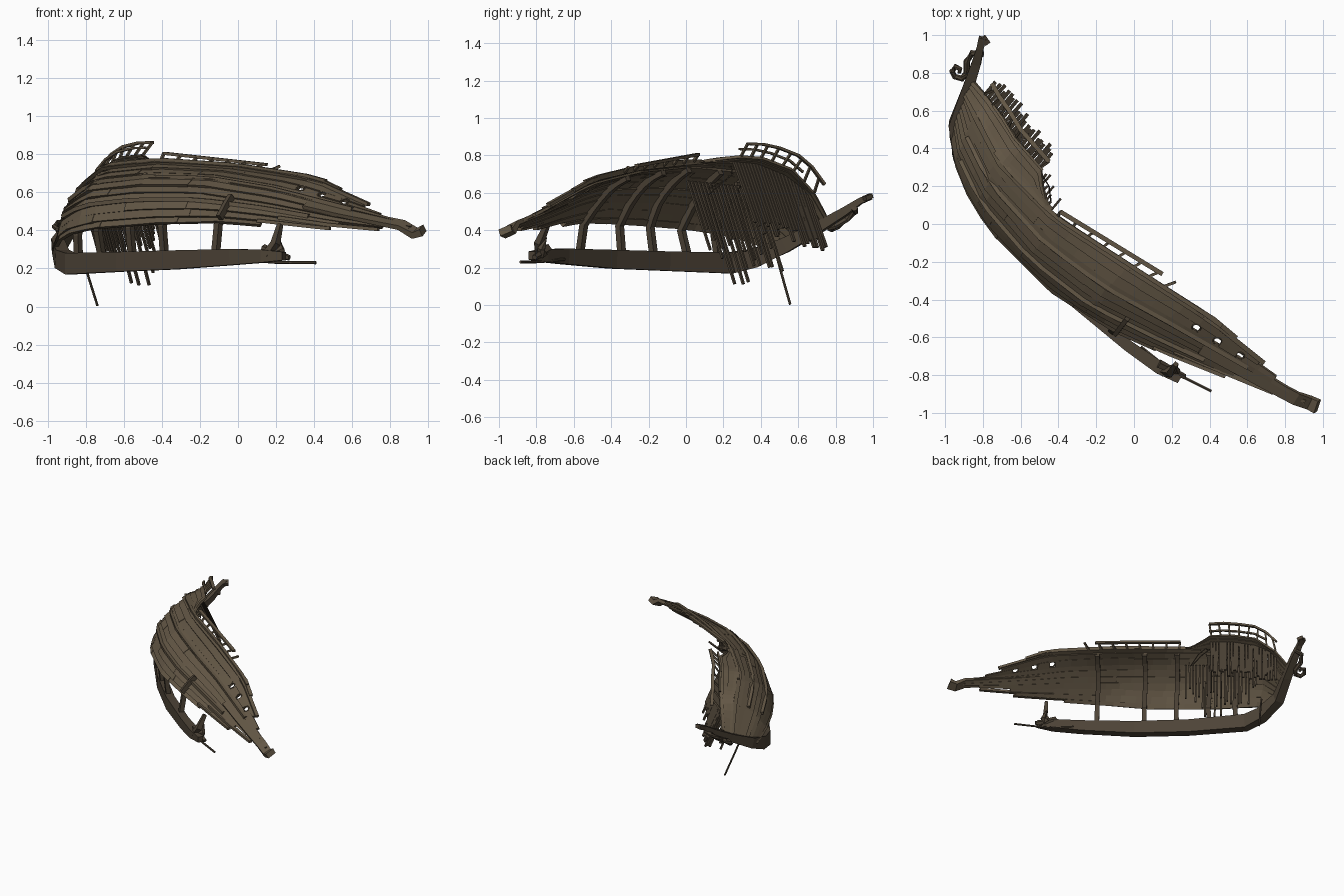
import bpy, math, random
from mathutils import Vector as V

if "Cube" in bpy.data.objects:
    bpy.data.objects.remove(bpy.data.objects["Cube"])
random.seed(7)
R = random.uniform

def mat(name, c):
    m = bpy.data.materials.new(name)
    m.diffuse_color = (*c, 1)
    m.use_nodes = True
    m.node_tree.nodes["Principled BSDF"].inputs["Base Color"].default_value = m.diffuse_color
    return m
WOOD = mat("weathered_wood", (.125, .095, .06))
DARK = mat("dark_wood", (.075, .057, .038))

# Ship frame: a runs along the hull, b towards the ship's deck side, z up
def W(p):
    a, b, z = p
    return V((.76*a + .65*b, -.65*a + .76*b, z))

def build(name, verts, faces, m):
    me = bpy.data.meshes.new(name)
    me.from_pydata(verts, [], faces)
    ob = bpy.data.objects.new(name, me)
    bpy.context.collection.objects.link(ob)
    me.materials.append(m)
    return ob

def tube_faces(n, k, base=0):
    f = [(base+i*k+j, base+i*k+(j+1) % k, base+(i+1)*k+(j+1) % k, base+(i+1)*k+j)
         for i in range(n-1) for j in range(k)]
    return f + [tuple(base+j for j in reversed(range(k))), tuple(base+(n-1)*k+j for j in range(k))]

def sweep(name, pts, sizes, sides=4, m=DARK, up=(0, 0, 1)):
    """Beam along world points; sizes = (half width, half height), one or per point."""
    pts = [V(p) for p in pts]
    n = len(pts)
    if not isinstance(sizes, list):
        sizes = [sizes]*n
    verts = []
    for i, p in enumerate(pts):
        t = (pts[min(i+1, n-1)] - pts[max(i-1, 0)]).normalized()
        s = t.cross(V(up)).normalized()
        u = s.cross(t)
        k = 1.414 if sides == 4 else 1
        for j in range(sides):
            g = 2*math.pi*(j+.5)/sides
            verts.append(p + s*math.cos(g)*k*sizes[i][0] + u*math.sin(g)*k*sizes[i][1])
    return build(name, verts, tube_faces(n, sides), m)

# Long lines of the hull: turn of the bilge up to the main deck edge, then forecastle edge
L1 = [(-1.04, -.27, .29), (-.85, -.42, .37), (-.55, -.52, .41), (-.1, -.555, .435), (.3, -.5, .445),
      (.6, -.41, .42), (.88, -.31, .395), (1.155, -.2, .385), (1.37, -.13, .37)]
L2 = [(-1.08, -.2, .33), (-.95, -.31, .47), (-.7, -.42, .54), (-.3, -.48, .57), (.1, -.46, .57),
      (.5, -.36, .52), (.9, -.25, .45), (1.37, -.12, .39)]
L3 = [(-1.11, -.11, .37), (-.98, -.2, .56), (-.72, -.31, .66), (-.3, -.36, .69), (.1, -.33, .68),
      (.5, -.25, .62), (.9, -.18, .525), (1.37, -.1, .41)]
L4 = [(-1.125, -.05, .42), (-1, -.1, .63), (-.75, -.2, .735), (-.35, -.235, .765), (.143, -.17, .735),
      (.65, -.1, .67), (1.09, -.1, .505), (1.37, -.08, .425)]
L5 = [(-1.135, .02, .48), (-1.05, .01, .6), (-.9, -.02, .73), (-.72, -.07, .79), (-.56, -.1, .8),
      (-.5, -.16, .79), (-.42, -.22, .775), (-.38, -.23, .77)]
KEEL = [(-.82, -.395, .225), (-.4, -.48, .235), (0, -.515, .245), (.4, -.51, .26), (.6, -.49, .265), (.72, -.47, .265)]

def at(line, a):
    for p, q in zip(line, line[1:]):
        if a <= q[0]:
            return V(p).lerp(V(q), max(0, (a-p[0])/(q[0]-p[0])))
    return V(line[-1])

def surf(lines, v, t, end):
    P = [at(l, l[0][0] + t*(end-l[0][0])) for l in lines]
    n = len(P)-1
    i = min(int(v*n), n-1)
    f = v*n - i
    p0, p1, p2, p3 = (P[max(0, min(n, i+k))] for k in (-1, 0, 1, 2))
    return W((p1*2 + (p2-p0)*f + (p0*2-p1*5+p2*4-p3)*f*f + (p1*3-p0-p2*3+p3)*f**3)/2)

def surf_a(v, a, inset=0):
    """Hull point at hull position a, optionally moved inwards."""
    a0 = L1[0][0] + v*(L4[0][0]-L1[0][0])
    t = (a-a0)/(1.37-a0)
    H = [L1, L2, L3, L4]
    p = surf(H, v, t, 1.37)
    if inset:
        dv = surf(H, min(1, v+.03), t, 1.37) - surf(H, max(0, v-.03), t, 1.37)
        du = surf(H, v, min(1, t+.02), 1.37) - surf(H, v, max(0, t-.02), 1.37)
        p = p + dv.cross(du).normalized()*inset
    return p

def plank(name, lines, v0, v1, t0, t1, end, off):
    n = max(3, int((t1-t0)*26))
    verts = []
    j0, j1 = R(-.012, .0), R(-.0, .012)
    for i in range(n):
        t = t0 + (t1-t0)*i/(n-1)
        lo, hi = surf(lines, max(0, v0+j0), t, end), surf(lines, min(1, v1+j1), t, end)
        du = surf(lines, (v0+v1)/2, min(1, t+.02), end) - surf(lines, (v0+v1)/2, max(0, t-.02), end)
        nr = du.cross(hi-lo).normalized()      # outward
        if nr.dot(V((-.5, -.55, .6))) < 0:
            nr = -nr
        verts += [lo+nr*(off+.009), hi+nr*off, hi+nr*(off-.016), lo+nr*(off-.012)]
    build(name, verts, tube_faces(n, 4), WOOD)

# Side planking with a ragged stern; row 7 is interrupted by portholes
ROWS = 10
ENDS = [.52, .88, .92, 1.15, 1.3, 1.3, 1.2, 1.1, .98, .7]
PORTS = [.61, .74, .88]
for r, e in enumerate(ENDS):
    v0, v1 = r/ROWS, (r+1)/ROWS
    a0 = L1[0][0] + (v0+v1)/2*(L4[0][0]-L1[0][0])
    cuts = [a0, R(-.6, -.3), R(.0, .25)]
    spans = list(zip(cuts, cuts[1:] + [e]))
    if r == 7:
        spans[-1:] = [(cuts[2], .59), (.63, .72), (.76, .86), (.9, e)]
    for s0, s1 in spans:
        T = [(s-a0)/(1.37-a0) for s in (s0, s1)]
        plank("side_plank", [L1, L2, L3, L4], v0, v1, T[0], T[1], 1.37, R(-.003, .008))
# Forecastle planking
for r in range(4):
    plank("forecastle_plank", [L4, L5], r/4, (r+1)/4, 0, 1, -.38, R(0, .006))

# Porthole rims
for a in PORTS:
    c = surf_a(7.5/ROWS, a, -.006)
    nrm = (surf_a(7.5/ROWS, a, .01) - surf_a(7.5/ROWS, a)).normalized()
    bpy.ops.mesh.primitive_torus_add(major_radius=.023, minor_radius=.004, major_segments=12, minor_segments=5,
                                     location=c, rotation=nrm.to_track_quat('Z', 'Y').to_euler())
    bpy.context.object.name = "porthole_rim"
    bpy.context.object.data.materials.append(WOOD)

# Broad last stern plank, wales and loose strakes
sweep("stern_plank", [surf_a(.5, a, -.008) for a in (.7, .9, 1.1, 1.25)] + [W((1.32, -.115, .385)), W((1.366, -.103, .4))],
      [(.032, .01), (.035, .01), (.037, .011), (.036, .013), (.034, .018), (.036, .02)], m=WOOD, up=(-.25, -.28, .85))
for v, s0, s1 in ((.3, -.9, .75), (.62, -.95, .95), (.98, -.8, .7)):
    sweep("wale", [surf_a(v, s0+(s1-s0)*i/12, -.01) for i in range(13)], (.011, .011), m=WOOD)
for v, s0, s1 in ((.1, .5, .89), (.2, .6, 1.14), (.92, .6, 1.0), (.97, .5, .8)):
    sweep("loose_strake", [surf_a(v, s0+(s1-s0)*i/4, -.004) for i in range(5)], (.013, .009), m=WOOD)

# Keel and rising stem
stem = [(-.8, .985, .58), (-.815, .93, .555), (-.835, .85, .5), (-.885, .7, .41), (-.945, .53, .32), (-.925, .36, .25)]
sweep("keel_and_stem", stem + [W(p) for p in KEEL],
      [(.022, .016), (.018, .016), (.025, .022), (.03, .03), (.035, .04), (.035, .05),
       (.034, .056), (.032, .052), (.032, .05), (.03, .042), (.034, .034), (.02, .022)])
sweep("stem_cap", [(-.775, .955, .57), (-.8, .99, .585)], (.016, .012))
sweep("keel_rod", [W((.45, -.47, .245)), (.2, -.78, .232), (.41, -.885, .23)], (.008, .008), 6)
sweep("keel_splinter", [(.2, -.77, .27), (.225, -.775, .3), (.215, -.745, .36)], [(.03, .03), (.022, .022), (.002, .002)], 5)
sweep("keel_stub", [(.13, -.74, .3), (.27, -.81, .255)], [(.025, .03), (.015, .015)], 5)

# Curled ornament under the stem head
curl = [(-.8, .9, .52), (-.855, .905, .5), (-.885, .86, .46), (-.885, .8, .425), (-.91, .77, .41), (-.95, .78, .405),
        (-.963, .81, .42), (-.945, .833, .44), (-.92, .82, .44), (-.925, .8, .43)]
sweep("stem_scroll", curl, [(.018, .018)]*5 + [(.016, .016)]*3 + [(.014, .014), (.01, .01)], 7, up=(.3, .3, .9))

# Ribs from the keel up inside the planking
for a in (.28, -.07, -.31, -.55, -.75):
    pts = [W(at(KEEL, a))] + [surf_a(v, a, .026) for v in (0, .15, .3, .45, .6, .75, .9)]
    sweep("rib", pts, (.017, .017), up=W((1, 0, 0)))
sweep("broken_rib", [W(at(KEEL, .62)), W((.66, -.47, .33)), W((.65, -.42, .43))],
      [(.028, .02), (.02, .018), (.012, .012)], up=W((1, 0, 0)))
sweep("outer_rib_piece", [surf_a(v, .3, -.018) for v in (.05, .18, .3, .4)], (.018, .012), up=W((1, 0, 0)))

def hang(name, a, b, z, drop, lean, w):
    """Deck plank running across the heeled ship, hanging down from the side."""
    p = W((a, b, z))
    sweep(name, [p, W((a + R(-.006, .006), b + lean*drop, z-drop))], (w, .006), up=W((0, 1, .4)))

# Forecastle deck planks
for i in range(23):
    a = -.57 - i*.0215
    top = (at(L4, a) + at(L5, a))/2
    hang("forecastle_deck_plank", a, top.y + .01, top.z-.01, min(top.z-.33, .36) + R(-.05, .03), .45, .0095)
# Lower deck planks, narrower and broken
for i in range(21):
    a = -.38 - i*.026
    p = at(L3, a)
    hang("lower_deck_plank", a, p.y + .04, p.z-.02, R(.25, .48) - max(0, -.75-a)*.6, .42, .006)
for a in (-.52, -.6, -.64):
    hang("fallen_plank", a, -.26, .5, R(.33, .4), .4, .007)
sweep("fallen_pole", [(-.83, .475, .3), (-.79, .51, .17), (-.738, .557, .004)], (.007, .007), 6)
# Beam carrying the forecastle deck
sweep("deck_beam", [W(at(L4, a) + V((0, .07, -.1))) for a in (-.58, -.72, -.86, -.98)], (.01, .01))

# Forecastle rail with posts
RAIL = [(-.45, .33, .862), (-.52, .41, .86), (-.6, .5, .84), (-.66, .6, .8), (-.71, .67, .74), (-.75, .74, .645)]
sweep("forecastle_rail", RAIL, (.012, .007), m=WOOD)
sweep("forecastle_lower_rail", [V(p) - V((.035, .045, .028)) for p in RAIL[:-1]], (.007, .006), m=WOOD)
for i in range(8):
    f = i/7*4.6
    k = int(f)
    p = V(RAIL[k]).lerp(V(RAIL[k+1]), f-k)
    sweep("forecastle_post", [p, W(at(L5, -.57 - i*.068))], (.006, .006), up=(.7, -.7, .1), m=WOOD)

# Main deck rail with posts
A, B = V((-.39, .065, .805)), V((.15, -.265, .745))
sweep("main_rail", [A, A.lerp(B, .5), B], (.012, .008), m=WOOD)
for i in range(8):
    p = A.lerp(B, i/6.2)
    sweep("main_post", [p, surf_a(.98, -.33 + i*.095)], (.007, .007), up=(.7, -.7, .1), m=WOOD)

# Broken wisps at the step between the decks
for s in (0, .03):
    sweep("torn_rigging", [(-.56+s, .24, .74-s), (-.51+s, .25, .7), (-.48+s, .2, .66), (-.47+s, .12, .62-s)],
          (.004, .004), 5, up=(.2, .9, .3))
